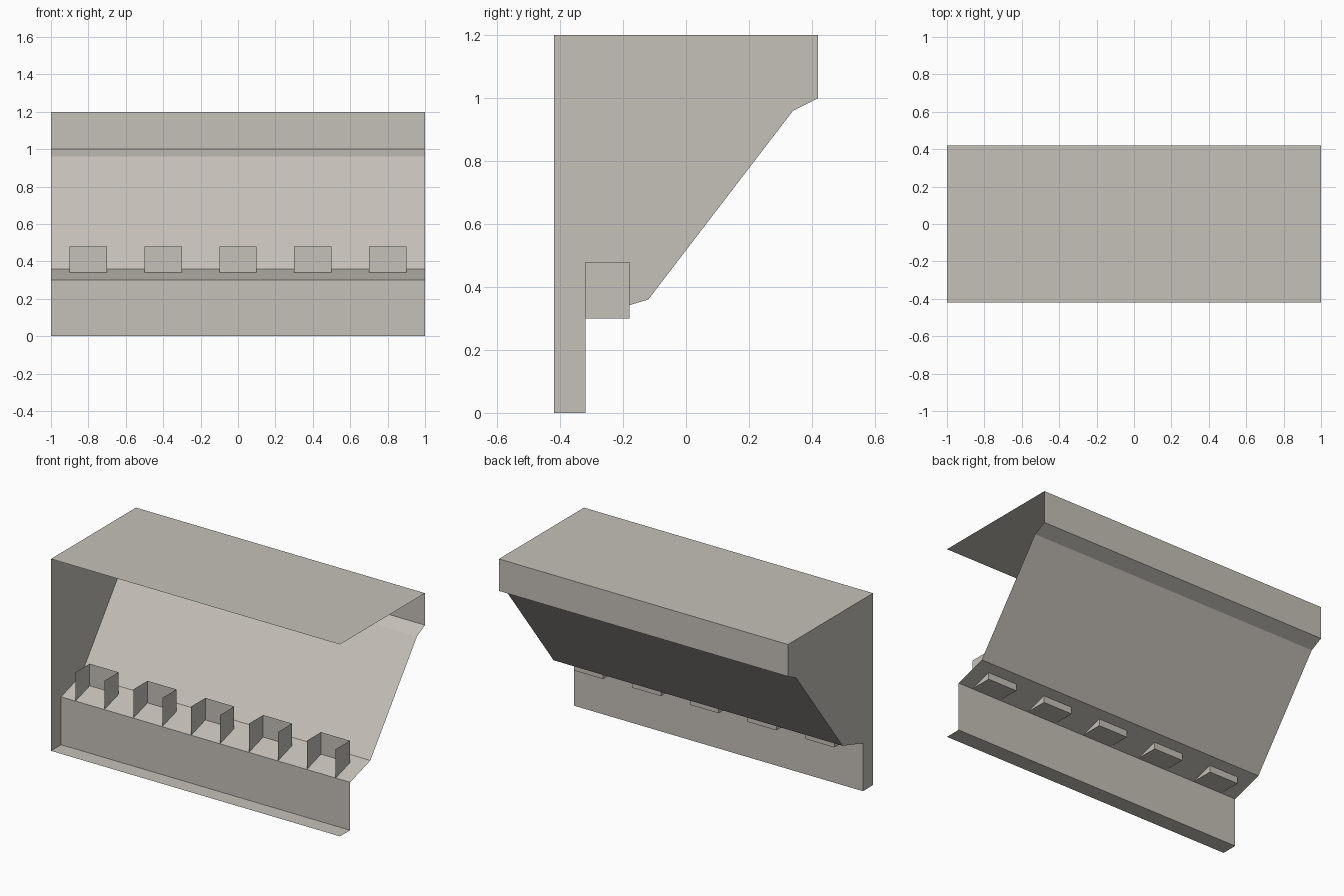
import bpy
import bmesh

if "Cube" in bpy.data.objects:
    bpy.data.objects.remove(bpy.data.objects["Cube"])

# One warm grey for the whole model
grey = bpy.data.materials.new("warm grey")
grey.diffuse_color = (0.56, 0.53, 0.48, 1.0)
grey.use_nodes = True
grey.node_tree.nodes["Principled BSDF"].inputs["Base Color"].default_value = grey.diffuse_color


def sheet_object(name, faces):
    """Make an object from thin flat faces, welded along shared edges."""
    bm = bmesh.new()
    for points in faces:
        bm.faces.new([bm.verts.new(p) for p in points])
    bmesh.ops.remove_doubles(bm, verts=bm.verts, dist=1e-4)
    bmesh.ops.recalc_face_normals(bm, faces=bm.faces)
    mesh = bpy.data.meshes.new(name)
    bm.to_mesh(mesh)
    bm.free()
    mesh.materials.append(grey)
    obj = bpy.data.objects.new(name, mesh)
    bpy.context.collection.objects.link(obj)
    return obj


# Side outline (y, z), from the top front edge round the back to the bottom front edge
profile = [(-0.42, 1.2), (0.42, 1.2), (0.42, 1.0), (0.34, 0.96),
           (-0.12, 0.36), (-0.32, 0.3), (-0.32, 0.0), (-0.42, 0.0)]

# Shell: top, back, sloping panel, ledge, lower wall and bottom lip; front and right are open
shell = [[(-1, *a), (1, *a), (1, *b), (-1, *b)]
         for a, b in zip(profile, profile[1:])]
# Closed left end
shell.append([(-1, y, z) for y, z in profile])
sheet_object("cabinet_shell", shell)

# Row of small holders set into the ledge, open at the top and front
Y0, Y1, Z0, Z1, HALF = -0.32, -0.18, 0.3, 0.48, 0.1
for i in range(5):
    x = -0.8 + 0.4 * i
    l, r = x - HALF, x + HALF
    sheet_object(f"holder_{i + 1}", [
        [(l, Y0, Z0), (l, Y1, Z0), (l, Y1, Z1), (l, Y0, Z1)],   # left side
        [(r, Y0, Z0), (r, Y0, Z1), (r, Y1, Z1), (r, Y1, Z0)],   # right side
        [(l, Y1, Z0), (r, Y1, Z0), (r, Y1, Z1), (l, Y1, Z1)],   # back
        [(l, Y0, Z0), (r, Y0, Z0), (r, Y1, Z0), (l, Y1, Z0)],   # floor
    ])
